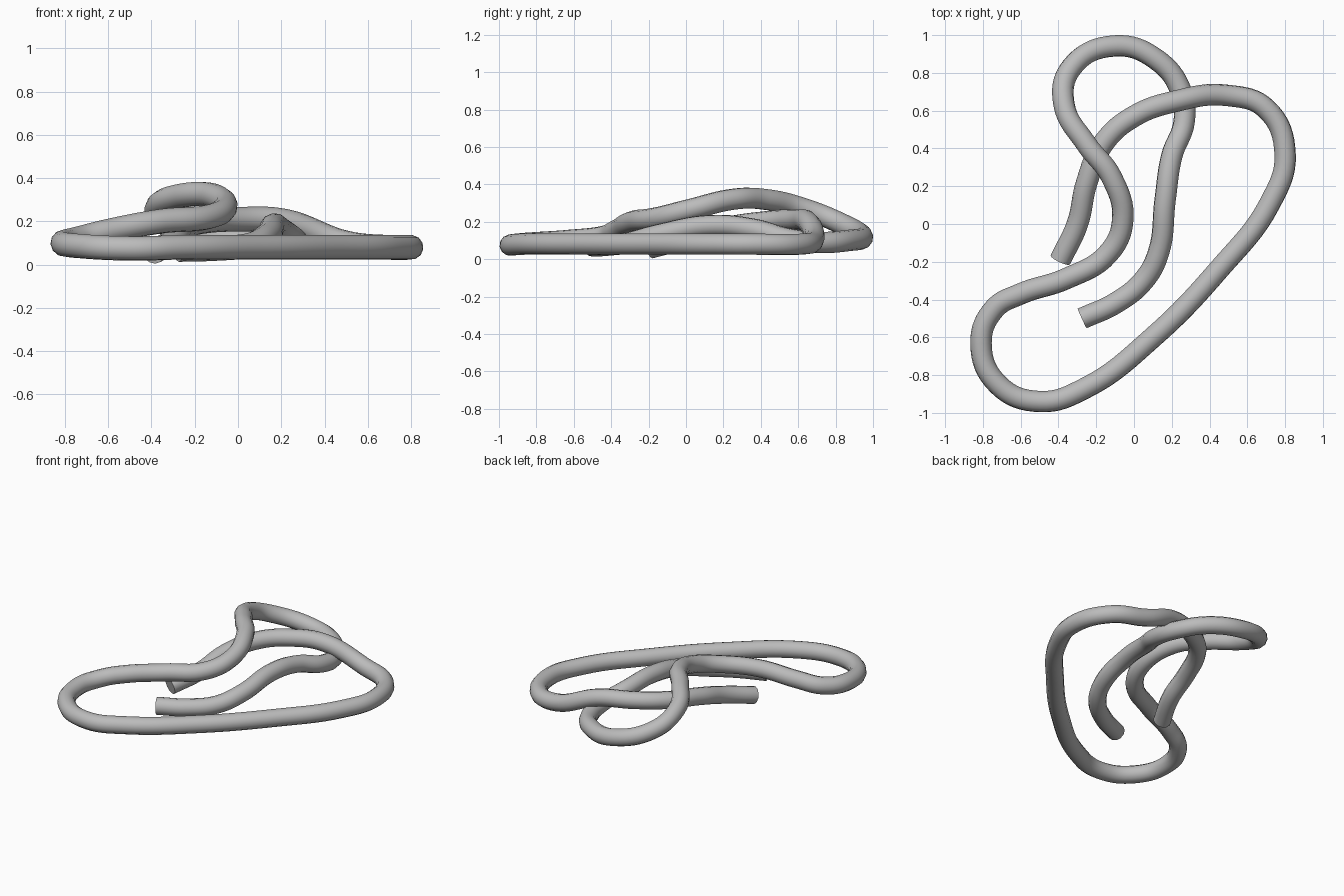
import bpy
import math
from mathutils import Vector

# Remove the default cube only
default_cube = bpy.data.objects.get("Cube")
if default_cube:
    bpy.data.objects.remove(default_cube, do_unlink=True)

ROPE_RADIUS = .057

# Centreline of the rope, in consecutive stretches
rear_rise = [
    (-.39, -.19, .06), (-.3, .0, .11), (-.25, .22, .17), (-.16, .43, .2),
    (.0, .57, .21), (.22, .65, .2),
]
wide_loop = [
    (.5, .68, .1), (.7, .61, .08), (.8, .37, .08), (.72, .11, .08),
    (.45, -.24, .08), (.1, -.6, .08), (-.26, -.87, .08), (-.5, -.94, .075),
    (-.72, -.85, .085), (-.81, -.63, .1), (-.74, -.45, .12),
    (-.6, -.37, .155),
]
high_loop = [
    (-.36, -.29, .2), (-.14, -.16, .22), (-.06, .02, .265), (-.12, .25, .32),
    (-.25, .42, .32), (-.37, .63, .27), (-.33, .83, .19), (-.1, .943, .12),
]
inner_return = [
    (.12, .87, .1), (.25, .7, .09), (.265, .54, .11), (.2, .36, .16),
    (.165, .13, .18), (.13, -.15, .13), (.05, -.3, .09), (-.1, -.42, .075),
    (-.275, -.5, .07),
]


def make_material(name, colour):
    material = bpy.data.materials.new(name)
    material.use_nodes = True
    material.diffuse_color = colour
    shader = next(n for n in material.node_tree.nodes
                  if n.type == 'BSDF_PRINCIPLED')
    shader.inputs["Base Color"].default_value = colour
    return material


def make_rope(name, path, radius, material):
    """Sweep a round section along a smooth path with closed flat ends."""
    curve = bpy.data.curves.new(name, 'CURVE')
    curve.dimensions = '3D'
    curve.bevel_depth = radius
    curve.bevel_resolution = 4
    curve.resolution_u = 8
    curve.use_fill_caps = True
    spline = curve.splines.new('BEZIER')
    spline.bezier_points.add(len(path) - 1)
    for knot, position in zip(spline.bezier_points, path):
        knot.co = Vector(position)
        knot.handle_left_type = knot.handle_right_type = 'AUTO'
    curve.materials.append(material)
    rope = bpy.data.objects.new(name, curve)
    bpy.context.collection.objects.link(rope)

    # Turn into a mesh, smooth along the length with crisp cut ends
    bpy.ops.object.select_all(action='DESELECT')
    rope.select_set(True)
    bpy.context.view_layer.objects.active = rope
    bpy.ops.object.convert(target='MESH')
    rope = bpy.context.view_layer.objects.active
    bpy.ops.object.shade_smooth_by_angle(angle=math.radians(50))
    return rope


grey = make_material("plain grey", (.5, .5, .5, 1))
make_rope("rope", rear_rise + wide_loop + high_loop + inner_return,
          ROPE_RADIUS, grey)
